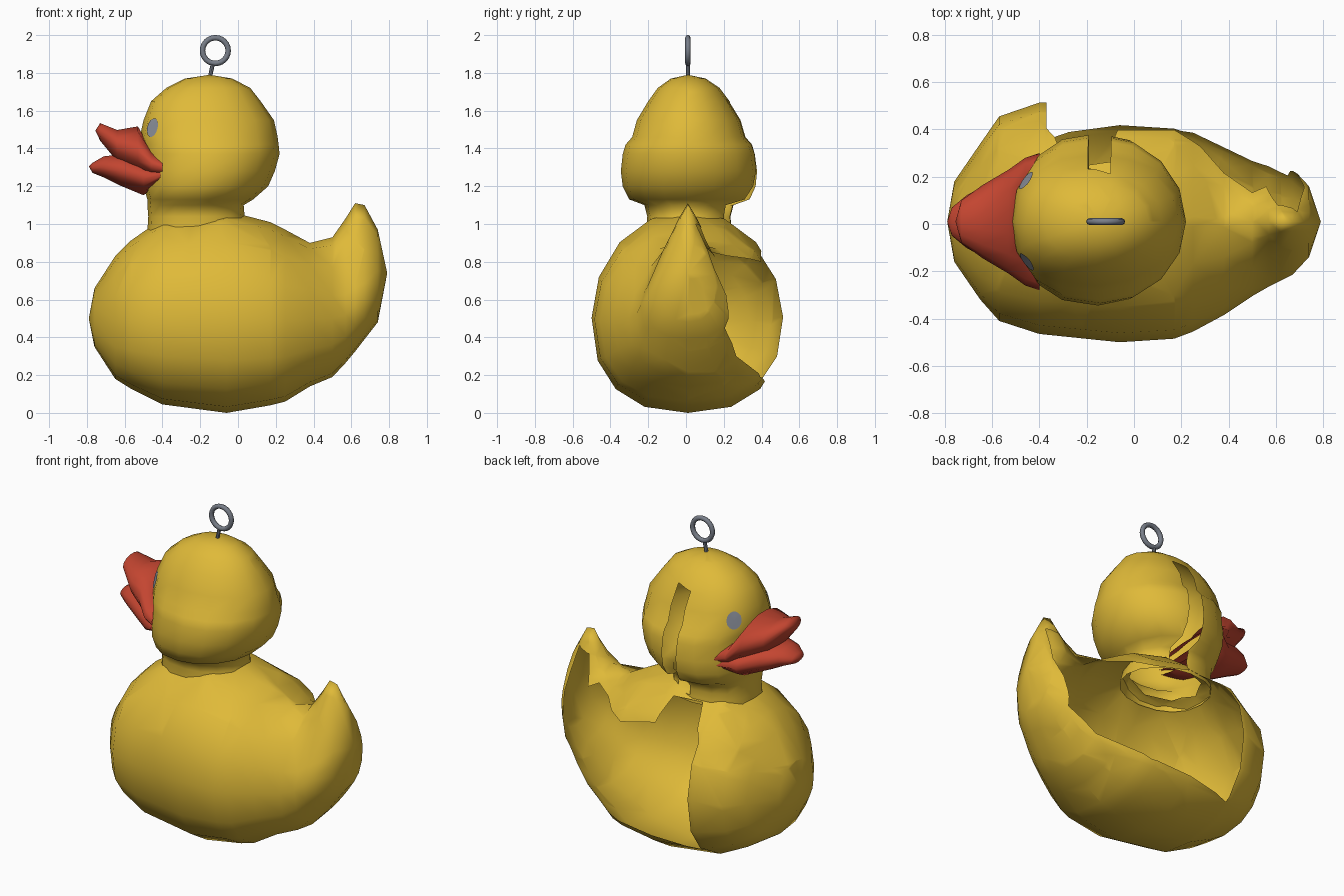
import bpy, bmesh, math
from mathutils import Vector
from mathutils.bvhtree import BVHTree

if "Cube" in bpy.data.objects:
    bpy.data.objects.remove(bpy.data.objects["Cube"])

CY = 0.01  # slight sideways offset of the whole toy


def material(name, rgb):
    m = bpy.data.materials.new(name)
    m.diffuse_color = (*rgb, 1)
    m.use_nodes = True
    m.node_tree.nodes["Principled BSDF"].inputs["Base Color"].default_value = m.diffuse_color
    return m


yellow = material("yellow", (0.74, 0.49, 0.04))
red = material("red", (0.55, 0.06, 0.03))
eye_grey = material("eye grey", (0.26, 0.28, 0.33))
metal = material("metal grey", (0.19, 0.21, 0.25))


def finish(name, bm, mat):
    me = bpy.data.meshes.new(name)
    bm.to_mesh(me)
    bm.free()
    me.materials.append(mat)
    me.shade_smooth()
    ob = bpy.data.objects.new(name, me)
    bpy.context.collection.objects.link(ob)
    return ob


def power(v, n):
    return math.copysign(abs(v) ** (2 / n), v)


def loft(rings, start=None, end=None):
    """Skin rings of points; start and end are optional closing points."""
    bm = bmesh.new()
    vr = [[bm.verts.new(p) for p in r] for r in rings]
    n = len(vr[0])
    for a, b in zip(vr, vr[1:]):
        for i in range(n):
            j = (i + 1) % n
            bm.faces.new((a[i], a[j], b[j], b[i]))
    for tip, ring in ((start, vr[0]), (end, vr[-1])):
        if tip:
            t = bm.verts.new(tip)
            for i in range(n):
                bm.faces.new((t, ring[i], ring[(i + 1) % n]))
    bmesh.ops.recalc_face_normals(bm, faces=bm.faces)
    return bm


def x_section(x, lo, hi, w, mid=None, ntop=2.0, nlow=2.0, seg=16, back=1.0):
    """Closed cross-section at constant x."""
    mid = lo + 0.47 * (hi - lo) if mid is None else mid
    pts = []
    for i in range(seg):
        a = 2 * math.pi * i / seg
        s, c = math.sin(a), math.cos(a)
        if abs(c) < 1e-6:
            c = 0
        n, h = (ntop, hi - mid) if s >= 0 else (nlow, mid - lo)
        y = w * power(c, n) * (back if c > 0 else 1)
        pts.append(Vector((x, y + CY, mid + h * power(s, n))))
    return pts


def inside(p, q, poly):
    hit = False
    for (x1, y1), (x2, y2) in zip(poly, poly[1:] + poly[:1]):
        if (y1 > q) != (y2 > q) and p < (x2 - x1) * (q - y1) / (y2 - y1) + x1:
            hit = not hit
    return hit


def cut_hole(bm, poly, depth_axis, limit):
    """Cut a polygonal opening, seen along depth_axis, beyond limit."""
    u, v = [k for k in range(3) if k != depth_axis]
    for p, q in zip(poly, poly[1:] + poly[:1]):
        co, no = Vector(), Vector()
        co[u], co[v] = p
        no[u], no[v] = q[1] - p[1], p[0] - q[0]
        faces = [f for f in bm.faces if f.calc_center_median()[depth_axis] > limit]
        edges = list({e for f in faces for e in f.edges})
        verts = list({w for f in faces for w in f.verts})
        bmesh.ops.bisect_plane(bm, geom=verts + edges + faces, dist=1e-5,
                               plane_co=co, plane_no=no.normalized())
    gone = []
    for f in bm.faces:
        c = f.calc_center_median()
        if c[depth_axis] > limit and inside(c[u], c[v], poly):
            gone.append(f)
    bmesh.ops.delete(bm, geom=gone, context='FACES')


# Body with upturned tail: x, low z, high z, half width, widest z, top roundness
stations = [
    (-.76, .35, .66, .17, None, 2), (-.65, .18, .83, .33, None, 2),
    (-.57, .13, .91, .42, None, 2), (-.40, .045, 1.03, .475, None, 2),
    (-.06, .0, 1.07, .51, None, 2), (.17, .04, 1.01, .495, None, 2),
    (.25, .06, .97, .465, None, 2), (.38, .14, .90, .395, None, 2),
    (.50, .19, .93, .315, .50, 1.5), (.57, .265, 1.03, .275, .52, 1.2),
    (.62, .325, 1.11, .25, .57, 1.1), (.67, .39, 1.10, .225, .60, 1.1),
    (.74, .48, .97, .15, .68, 1.4)]
body = loft([x_section(x, lo, hi, w, m, n, 2.4, back=1.06 if -.6 < x < -.3 else 1)
             for x, lo, hi, w, m, n in stations],
            (-.79, CY, .50), (.79, CY, .74))
# neck opening in the top of the body
neck = [(-.22 + .22 * math.cos(k * math.pi / 4), CY + .18 * math.sin(k * math.pi / 4))
        for k in range(8)]
cut_hole(body, neck, 2, .8)
# large torn opening in the back side
tear = [(-.37, .14), (.20, .19), (.50, .30), (.65, .45), (.72, .75), (.69, 1.0),
        (.61, .98), (.56, .82), (.50, .85), (.17, .80), (-.07, .86), (-.10, .98),
        (-.28, .98), (-.37, .82)]
cut_hole(body, tear, 1, .03)
finish("body", body, yellow)

# Head and neck: z, min x, max x, half depth
levels = [
    (.96, -.48, .06, .22), (1.04, -.475, .035, .215), (1.10, -.48, .03, .23),
    (1.13, -.48, .08, .31), (1.20, -.50, .16, .345), (1.28, -.50, .195, .355),
    (1.37, -.50, .22, .345), (1.42, -.51, .215, .33), (1.46, -.52, .21, .295),
    (1.55, -.50, .19, .27), (1.65, -.46, .12, .21), (1.72, -.38, .065, .16),
    (1.77, -.28, -.03, .09)]
rings = []
for z, x0, x1, hy in levels:
    ring = []
    for k in range(16):
        a = 2 * math.pi * k / 16
        s, c = math.sin(a), math.cos(a)
        n = 2.3 if c < 0 else 2
        y = hy * power(s, n) * (1.05 if s > 0 else 1)
        ring.append(Vector(((x0 + x1) / 2 + (x1 - x0) / 2 * power(c, n), y + CY, z)))
    rings.append(ring)
head = loft(rings, None, (-.15, CY, 1.79))
tree = BVHTree.FromBMesh(head)
# slit up the back side of the head
cut_hole(head, [(-.19, 1.0), (-.195, 1.64), (-.10, 1.66), (-.09, 1.0)], 1, .03)
finish("head", head, yellow)

# Bill: open beak with upper and lower halves
upper = [(-.40, 1.24, 1.36, .29), (-.46, 1.24, 1.40, .27), (-.53, 1.26, 1.52, .22),
         (-.64, 1.33, 1.50, .155), (-.73, 1.44, 1.535, .09)]
lower = [(-.41, 1.22, 1.30, .28), (-.50, 1.15, 1.34, .22), (-.62, 1.20, 1.37, .16),
         (-.71, 1.245, 1.36, .11), (-.77, 1.27, 1.325, .06)]
for name, rows, tip in (("upper_bill", upper, (-.755, CY, 1.495)),
                        ("lower_bill", lower, (-.79, CY, 1.305))):
    finish(name, loft([x_section(*r, seg=14) for r in rows], None, tip), red)

# Eyes: thin discs laid on the head surface
for name, side in (("eye_front", -1), ("eye_back", 1)):
    normal = Vector((-.75, .66 * side, 0)).normalized()
    across = Vector((-normal.y, normal.x, 0))
    centre = Vector((-.43, CY + .15 * side, 1.51))

    def on_head(r, a):
        p = centre + across * (.045 * r * math.cos(a)) + Vector((0, 0, .05 * r * math.sin(a)))
        hit = tree.ray_cast(p + normal * .4, -normal)[0]
        return (hit or p) + normal * .005

    discs = [[on_head(r, 2 * math.pi * k / 14) for k in range(14)] for r in (1, .5)]
    finish(name, loft(discs, None, on_head(0, 0)), eye_grey)

# Hanging ring and its stem
bpy.ops.mesh.primitive_torus_add(location=(-.12, CY, 1.918), rotation=(math.pi / 2, 0, 0),
                                 major_radius=.068, minor_radius=.0145,
                                 major_segments=24, minor_segments=8)
ring = bpy.context.object
ring.name = "hanging_ring"
ring.data.materials.append(metal)
ring.data.shade_smooth()

p, q = Vector((-.15, CY, 1.77)), Vector((-.133, CY, 1.85))
bpy.ops.mesh.primitive_cylinder_add(vertices=8, radius=.011, depth=(q - p).length,
                                    location=(p + q) / 2)
stem = bpy.context.object
stem.name = "ring_stem"
stem.rotation_euler = (q - p).to_track_quat('Z', 'Y').to_euler()
stem.data.materials.append(metal)
bpy.ops.object.shade_smooth_by_angle()
